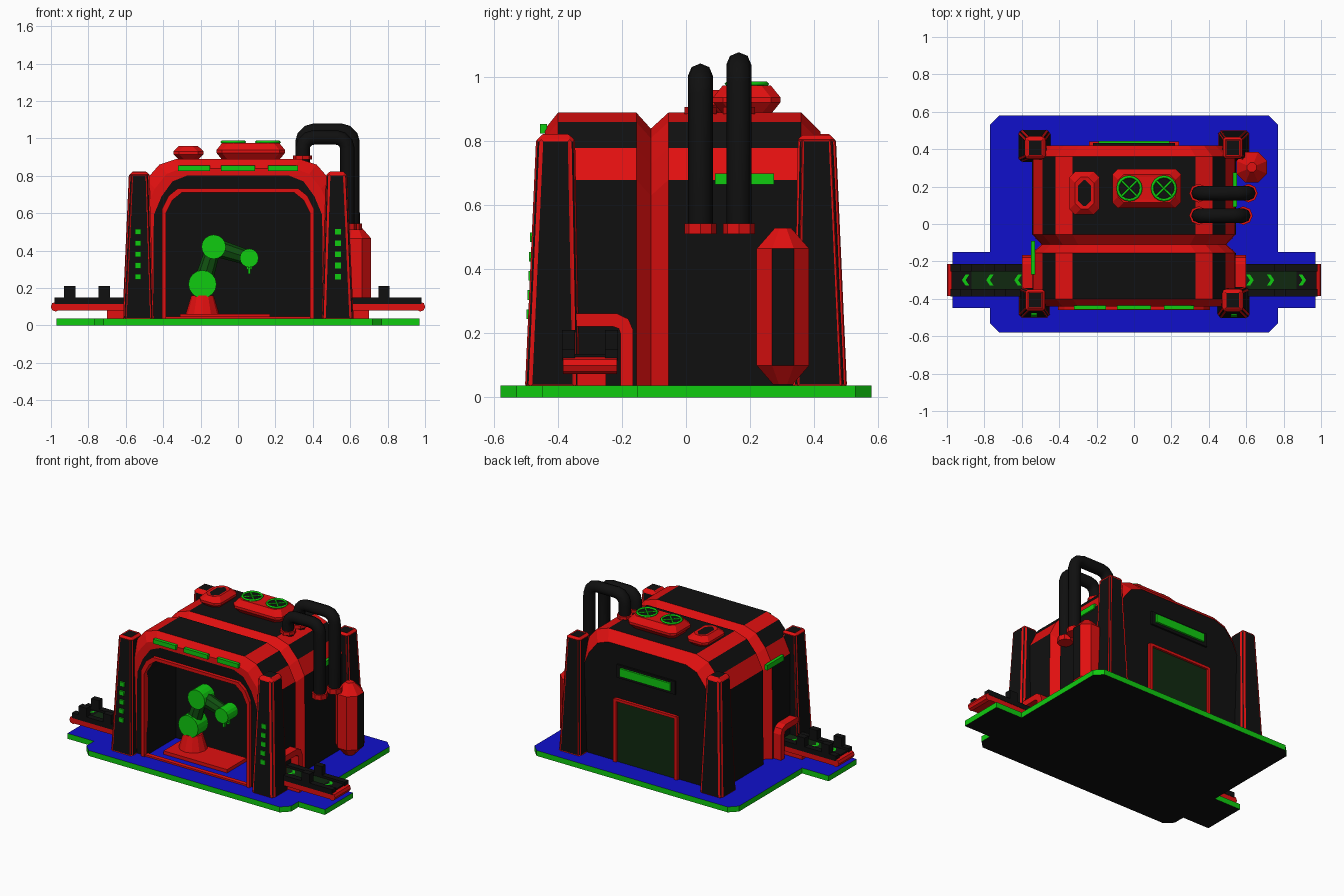
import bpy, bmesh, math
from mathutils import Vector, Matrix

if "Cube" in bpy.data.objects:
    bpy.data.objects.remove(bpy.data.objects["Cube"])


def material(name, rgb):
    m = bpy.data.materials.new(name)
    m.diffuse_color = (*rgb, 1)
    m.use_nodes = True
    m.node_tree.nodes["Principled BSDF"].inputs["Base Color"].default_value = m.diffuse_color
    return m


MATS = [material("black", (0.005, 0.005, 0.005)), material("red", (0.75, 0.005, 0.005)),
        material("green", (0.005, 0.6, 0.005)), material("blue", (0.005, 0.005, 0.6)),
        material("dark_green", (0.005, 0.022, 0.005)), material("mid_green", (0.005, 0.08, 0.005))]
BLACK, RED, GREEN, BLUE, DARK, MID = range(6)


def finish(name, bm, mat=None):
    bmesh.ops.recalc_face_normals(bm, faces=bm.faces)
    if mat is not None:
        for f in bm.faces:
            f.material_index = mat
    me = bpy.data.meshes.new(name)
    for m in MATS:
        me.materials.append(m)
    bm.to_mesh(me)
    bm.free()
    ob = bpy.data.objects.new(name, me)
    bpy.context.collection.objects.link(ob)
    return ob


def box(name, x, y, z, mat):
    bm = bmesh.new()
    bmesh.ops.create_cube(bm, size=1)
    for v in bm.verts:
        v.co = Vector([r[0] + (c + 0.5) * (r[1] - r[0]) for r, c in zip((x, y, z), v.co)])
    return finish(name, bm, mat)


def cylinder(name, centre, r, depth, axis, mat, sides=16, r2=None):
    bm = bmesh.new()
    bmesh.ops.create_cone(bm, cap_ends=True, segments=sides, radius1=r,
                          radius2=r if r2 is None else r2, depth=depth)
    rot = Vector((0, 0, 1)).rotation_difference(Vector(axis)).to_matrix().to_4x4()
    bm.transform(Matrix.Translation(centre) @ rot)
    return finish(name, bm, mat)


def loft(name, rings, colour, closed=True, cap_start=BLACK, cap_end=BLACK):
    """Skin equal rings; colour(ring, segment) picks the material."""
    bm = bmesh.new()
    rows = [[bm.verts.new(p) for p in ring] for ring in rings]
    n = len(rows[0])
    for i in range(len(rows) - 1):
        for j in range(n if closed else n - 1):
            k = (j + 1) % n
            bm.faces.new((rows[i][j], rows[i][k], rows[i + 1][k], rows[i + 1][j])).material_index = colour(i, j)
    for row, m in ((rows[0], cap_start), (rows[-1], cap_end)):
        if m is not None:
            bm.faces.new(row).material_index = m
    return finish(name, bm)


def mirrored(pts):
    return [(-x, z) for x, z in pts] + [(x, z) for x, z in reversed(pts)]


def tube(name, pts, r, mat, res=2):
    cu = bpy.data.curves.new(name, 'CURVE')
    cu.dimensions = '3D'
    cu.bevel_depth, cu.bevel_resolution, cu.use_fill_caps = r, res, True
    sp = cu.splines.new('POLY')
    sp.points.add(len(pts) - 1)
    for p, c in zip(sp.points, pts):
        p.co = (*c, 1)
    cu.materials.append(MATS[mat])
    ob = bpy.data.objects.new(name, cu)
    bpy.context.collection.objects.link(ob)


def strip(name, outer, inner, y0, y1, mat):
    """Arch-shaped frame between two open x-z outlines."""
    rings = [[(x, y, z) for x, z in o] for o, y in ((outer, y1), (outer, y0), (inner, y0), (inner, y1))]
    loft(name, rings, lambda i, j: mat, closed=False, cap_start=None, cap_end=None)


# Base plate: blue deck, green edge, black underside
half = [(0.72, -0.58), (0.77, -0.53), (0.77, -0.45), (0.97, -0.45), (0.97, -0.15),
        (0.77, -0.15), (0.77, 0.53), (0.72, 0.58)]
bm = bmesh.new()
base = bm.faces.new([bm.verts.new((x, y, 0)) for x, y in half + [(-x, y) for x, y in reversed(half)]])
ext = bmesh.ops.extrude_face_region(bm, geom=[base], use_keep_orig=True)
for v in ext["geom"]:
    if isinstance(v, bmesh.types.BMVert):
        v.co.z = 0.037
bmesh.ops.recalc_face_normals(bm, faces=bm.faces)
for f in bm.faces:
    f.material_index = BLUE if f.normal.z > 0.5 else BLACK if f.normal.z < -0.5 else GREEN
finish("base_plate", bm)

# Body sections: same cross-section lofted along y with bevelled ends
HULL = [(0.545, 0.03), (0.54, 0.68), (0.49, 0.78), (0.42, 0.86), (0.33, 0.89)]
ARCH = [(0.385, 0.03), (0.385, 0.5), (0.385, 0.6), (0.35, 0.67), (0.30, 0.71)]
BANDS = [BLACK, RED, BLACK, RED, BLACK, RED, BLACK, RED, BLACK, BLACK]


def hull(y, inset):
    return [(x * (1 - inset / 0.54), y, z - inset * (z > 0.5)) for x, z in mirrored(HULL)]


def arch(y):
    return [(x, y, z) for x, z in mirrored(ARCH)]


loft("rear_body", [hull(-0.11, 0.05), hull(-0.055, 0), hull(0.36, 0), hull(0.42, 0.06)],
     lambda i, j: BANDS[j] if i == 1 else RED)
loft("front_body", [hull(-0.11, 0.05), hull(-0.155, 0), hull(-0.40, 0), hull(-0.44, 0.05),
                    hull(-0.441, 0.09), arch(-0.435), arch(-0.12)],
     lambda i, j: BANDS[j] if i == 1 else BLACK if i > 3 else RED)

# Red trim around the front opening
grow = [(x + 0.022, z + 0.022 * (z > 0.1)) for x, z in ARCH]
strip("opening_trim", mirrored(grow), mirrored(ARCH), -0.46, -0.42, RED)
box("opening_sill", (-0.39, 0.39), (-0.45, -0.42), (0.03, 0.048), RED)
for x0, x1 in ((-0.32, -0.15), (-0.09, 0.09), (0.16, 0.32)):
    box("front_light", (x0, x1), (-0.457, -0.435), (0.825, 0.855), GREEN)

# Corner pillars: tapered, red edges with inset black panels
for sx in (-1, 1):
    for sy in (-1, 1):
        bm = bmesh.new()
        bmesh.ops.create_cube(bm, size=1)
        for v in bm.verts:
            top, out_x, out_y = v.co.z > 0, v.co.x > 0, v.co.y > 0
            x = (0.58 if top else 0.615) if out_x else (0.475 if top else 0.45)
            y = (0.465 if top else 0.50) if out_y else (0.35 if top else 0.335)
            v.co = (sx * x, sy * y, 0.82 if top else 0.035)
        bmesh.ops.recalc_face_normals(bm, faces=bm.faces)
        bmesh.ops.bevel(bm, geom=[e for e in bm.edges if abs(e.verts[0].co.z - e.verts[1].co.z) > 0.5
                                  or e.verts[0].co.z > 0.5],
                        offset=0.014, segments=1, affect='EDGES')
        big = [f for f in bm.faces if f.calc_area() > 0.005]
        for f in bm.faces:
            f.material_index = RED
        bmesh.ops.inset_individual(bm, faces=big, thickness=0.008, depth=-0.003)
        for f in big:
            f.material_index = BLACK
        finish("pillar", bm)
    # Indicator lights on the front pillars
    for i in range(5):
        z = 0.26 + 0.06 * i
        y = -0.50 + 0.035 * (z - 0.035) / 0.785
        box("pillar_light", (sx * 0.535 - 0.017, sx * 0.535 + 0.017), (y - 0.008, y + 0.012),
            (z - 0.015, z + 0.015), GREEN)

# Side signal bars and the rear sign
box("right_signal", (0.53, 0.55), (0.09, 0.275), (0.665, 0.70), GREEN)
box("left_signal", (-0.55, -0.53), (-0.27, -0.09), (0.665, 0.70), GREEN)
box("rear_sign_frame", (-0.22, 0.22), (0.41, 0.432), (0.61, 0.70), BLACK)
box("rear_sign", (-0.19, 0.19), (0.43, 0.445), (0.63, 0.685), GREEN)

# Rear door
box("rear_door", (-0.22, 0.22), (0.41, 0.426), (0.035, 0.45), DARK)
for s in (-1, 1):
    box("door_post", (s * 0.23 - 0.011, s * 0.23 + 0.011), (0.41, 0.44), (0.035, 0.465), RED)
box("door_lintel", (-0.23, 0.23), (0.41, 0.44), (0.45, 0.468), RED)

# Conveyors with side portals, rails, rollers, guide blocks and arrows
for s in (-1, 1):
    def xr(a, b):
        return sorted((s * a, s * b))
    box("conveyor_frame", xr(0.5, 0.975), (-0.385, -0.215), (0.08, 0.12), RED)
    box("conveyor_foot", xr(0.56, 0.70), (-0.34, -0.25), (0.035, 0.08), RED)
    box("conveyor_belt", xr(0.5, 0.87), (-0.35, -0.25), (0.12, 0.135), DARK)
    box("conveyor_end", xr(0.87, 0.975), (-0.35, -0.25), (0.12, 0.135), BLACK)
    for y in (-0.367, -0.233):
        box("conveyor_rail", xr(0.5, 0.98), (y - 0.02, y + 0.02), (0.115, 0.15), BLACK)
        for x in ((0.78,) if s > 0 else (0.715, 0.90)):
            box("guide_block", xr(x - 0.03, x + 0.03), (y - 0.02, y + 0.02), (0.15, 0.21), BLACK)
    cylinder("conveyor_roller", (s * 0.975, -0.30, 0.10), 0.026, 0.17, (0, 1, 0), RED, 8)
    for x in (0.62, 0.77, 0.90) if s < 0 else (0.62, 0.73, 0.90):
        for t in (-1, 1):
            bm = bmesh.new()
            vs = [bm.verts.new((s * x + dx, -0.30 + t * dy, 0.138))
                  for dx, dy in ((0.02, 0), (0.0, 0), (-0.02, 0.03), (0.0, 0.03))]
            for v in vs:
                v.co.x = v.co.x if s > 0 else 2 * s * x - v.co.x
            if bm.faces.new(vs).normal.z < 0:
                pass
            finish("arrow", bm, GREEN)
    outer = [(-0.165, 0.035), (-0.165, 0.21), (-0.18, 0.245), (-0.215, 0.262), (-0.42, 0.262)]
    inner = [(-0.205, 0.035), (-0.205, 0.20), (-0.21, 0.215), (-0.23, 0.222), (-0.42, 0.222)]
    loft("side_portal", [[(s * x, y, z) for y, z in o]
                         for o, x in ((outer, 0.53), (outer, 0.60), (inner, 0.60), (inner, 0.53))],
         lambda i, j: RED, closed=False, cap_start=None, cap_end=None)

# Robot arm inside the opening
Y = -0.21
box("work_platform", (-0.31, 0.17), (-0.36, -0.15), (0.03, 0.06), RED)
cylinder("arm_base", (-0.19, Y, 0.11), 0.09, 0.1, (0, 0, 1), RED, 12, 0.06)
JOINTS = [((-0.19, Y, 0.22), 0.075), ((-0.13, Y, 0.42), 0.065), ((0.06, Y, 0.36), 0.05)]
for c, r in JOINTS:
    cylinder("arm_joint", c, r, 0.11, (0, 1, 0), GREEN)
for (a, ra), (b, rb) in zip(JOINTS, JOINTS[1:]):
    a, b = Vector(a), Vector(b)
    cylinder("arm_link", (a + b) / 2, 0.05, (b - a).length, b - a, MID, 8, 0.04)
box("gripper_stem", (0.045, 0.075), (Y - 0.02, Y + 0.02), (0.30, 0.33), GREEN)
for s in (-1, 1):
    box("gripper_finger", (0.053, 0.067), (Y + s * 0.025 - 0.008, Y + s * 0.025 + 0.008), (0.275, 0.315), GREEN)


# Roof units: waisted boxes with a wide middle
def roof_unit(name, cx, cy, hx, hy, z0, z1, top):
    def ring(z, d):
        c = 0.03
        pts = [(hx - d, hy - d - c), (hx - d - c, hy - d)]
        pts += [(-x, y) for x, y in reversed(pts)]
        return [(cx + x, cy + y, z) for x, y in pts + [(-x, -y) for x, y in pts]]
    zm = (z0 + z1) / 2
    loft(name, [ring(z0, 0.03), ring(zm - 0.008, 0), ring(zm + 0.008, 0), ring(z1, 0.03), ring(z1 - 0.002, 0.045)],
         lambda i, j: RED, cap_end=top)


roof_unit("fan_housing", 0.068, 0.19, 0.183, 0.105, 0.885, 0.975, RED)
roof_unit("roof_vent", -0.265, 0.165, 0.08, 0.115, 0.885, 0.96, BLACK)
for x in (-0.025, 0.16):
    cylinder("fan_well", (x, 0.19, 0.973), 0.062, 0.012, (0, 0, 1), BLACK)
    circle = [(x + 0.062 * math.cos(a * math.pi / 8), 0.19 + 0.062 * math.sin(a * math.pi / 8), 0.98)
              for a in range(17)]
    tube("fan_ring", circle, 0.008, GREEN, 0)
    for k in range(2):
        a = math.pi / 4 + k * math.pi / 2
        d = Vector((math.cos(a), math.sin(a), 0)) * 0.06
        c = Vector((x, 0.19, 0.98))
        tube("fan_spoke", [c - d, c + d], 0.006, GREEN, 0)

# Looping exhaust pipes with red flanges
for y, top, xo in ((0.045, 1.005, 0.585), (0.165, 1.04, 0.612)):
    xi, r = 0.345, 0.06
    path = [(xi, y, 0.87)]
    for cx, a0 in ((xi + r, 180), (xo - r, 90)):
        for k in range(4):
            a = math.radians(a0 - 30 * k)
            path.append((cx + r * math.cos(a), y, top - r + r * math.sin(a)))
    path.append((xo, y, 0.52))
    tube("exhaust_pipe", path, 0.039, BLACK)
    cylinder("top_flange", (xi, y, 0.897), 0.05, 0.022, (0, 0, 1), RED, 8)
    cylinder("bottom_flange", (xo, y, 0.527), 0.05, 0.034, (0, 0, 1), RED, 8)

# Side tank with a black front stripe
def tank_ring(r, z):
    r /= math.cos(math.pi / 8)
    return [(0.63 + r * math.cos(a), 0.303 + r * math.sin(a), z)
            for a in (math.pi * (2 * k - 1) / 8 for k in range(8))]


loft("side_tank", [tank_ring(0.03, 0.04), tank_ring(0.082, 0.10), tank_ring(0.082, 0.465), tank_ring(0.025, 0.53)],
     lambda i, j: BLACK if i == 1 and j == 0 else RED, cap_end=RED)
